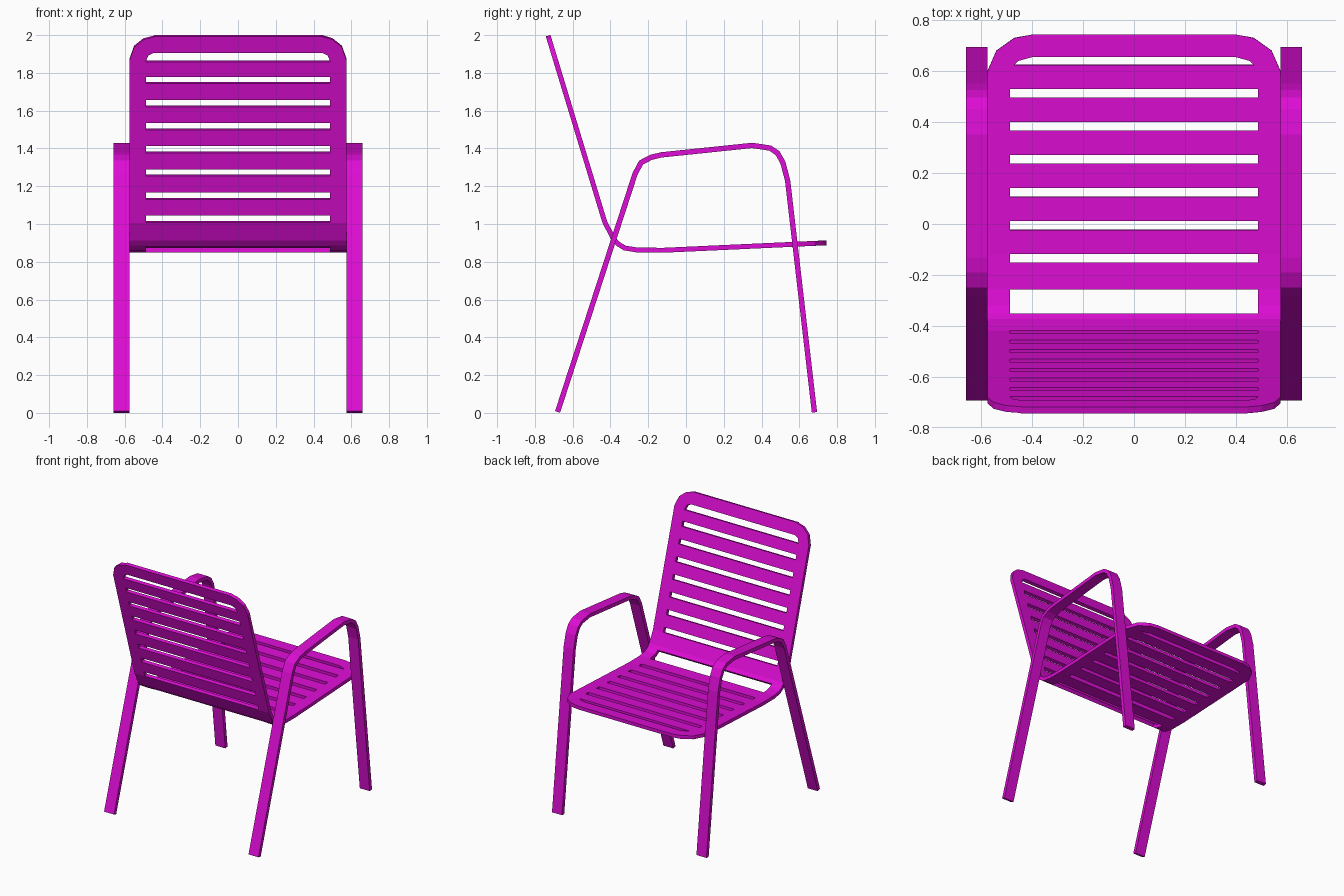
import bpy, bmesh

if "Cube" in bpy.data.objects:
    bpy.data.objects.remove(bpy.data.objects["Cube"])

mat = bpy.data.materials.new("magenta")
mat.diffuse_color = (0.72, 0.004, 0.66, 1)
mat.use_nodes = True
mat.node_tree.nodes["Principled BSDF"].inputs["Base Color"].default_value = mat.diffuse_color


def sheet(name, quads, thickness):
    """Thick sheet from a list of quads (each four xyz points)."""
    bm = bmesh.new()
    for q in quads:
        bm.faces.new([bm.verts.new(p) for p in q])
    bmesh.ops.remove_doubles(bm, verts=bm.verts, dist=0.0005)
    bmesh.ops.recalc_face_normals(bm, faces=bm.faces)
    me = bpy.data.meshes.new(name)
    bm.to_mesh(me)
    bm.free()
    me.materials.append(mat)
    ob = bpy.data.objects.new(name, me)
    bpy.context.collection.objects.link(ob)
    sol = ob.modifiers.new("thickness", 'SOLIDIFY')
    sol.thickness = thickness
    sol.offset = 0
    sol.use_even_offset = True
    return ob


def lerp(t, pts):
    """Piecewise linear lookup in ascending (t, value) points."""
    if t <= pts[0][0]:
        return pts[0][1]
    for (a, u), (b, v) in zip(pts, pts[1:]):
        if t <= b:
            return u + (v - u) * (t - a) / (b - a)
    return pts[-1][1]


# Side profiles: backrest y by height, seat z by depth
BACK = [(0.895, -0.36), (0.92, -0.383), (1.01, -0.43), (1.997, -0.73)]
SEAT = [(-0.36, 0.895), (-0.325, 0.873), (-0.257, 0.862), (-0.12, 0.861), (0.735, 0.9)]

# Rounded outer corners and the rounded ends of the outermost slots
BACK_W = [(1.87, 0.575), (1.94, 0.55), (1.98, 0.50), (1.997, 0.43)]
BACK_IN = [(1.865, 0.487), (1.895, 0.475), (1.91, 0.445)]
SEAT_W = [(0.60, 0.575), (0.68, 0.54), (0.73, 0.47), (0.743, 0.40)]
SEAT_IN = [(0.60, 0.487), (0.625, 0.47), (0.64, 0.455), (0.655, 0.40)]

# Slots between slats
back_slots = [(1.862, 1.91)] + [(1.747 - 0.1225 * i, 1.783 - 0.1225 * i) for i in range(7)]
seat_slots = [(-0.36, -0.257)] + [(-0.152 + 0.1297 * i, -0.118 + 0.1297 * i) for i in range(6)] \
    + [(0.625, 0.655)]


def panel(slots, prof, outer, inner, to_yz):
    """Side rails along the profile, with slats everywhere except in the slots."""
    ts = {p[0] for p in prof + outer + inner} | {v for s in slots for v in s}
    ts = sorted(t for t in ts if t <= outer[-1][0])
    quads = []
    for a, b in zip(ts, ts[1:]):
        is_slot = any(lo - 1e-5 < (a + b) / 2 < hi for lo, hi in slots)
        rows = []
        for t in (a, b):
            w, i = lerp(t, outer), lerp(t, inner)
            rows.append([(x, *to_yz(t)) for x in (-w, -i, i, w)])
        for k in (0, 1, 2):
            if k == 1 and is_slot:
                continue
            quads.append((rows[0][k], rows[0][k + 1], rows[1][k + 1], rows[1][k]))
    return quads


# One continuous slatted shell: backrest and seat
shell = panel(back_slots, BACK, BACK_W, BACK_IN, lambda t: (lerp(t, BACK), t))
shell += panel(seat_slots, SEAT, SEAT_W, SEAT_IN, lambda t: (t, lerp(t, SEAT)))
sheet("slatted_seat_and_back", shell, 0.026)

# Bent flat-bar legs with armrests
ARM = [(-0.68, 0.005), (-0.27, 1.265), (-0.238, 1.325), (-0.185, 1.353), (-0.13, 1.366),
       (0.35, 1.416), (0.445, 1.402), (0.485, 1.375), (0.513, 1.325), (0.538, 1.23), (0.68, 0.003)]
for side, label in ((-1, "left"), (1, "right")):
    x0, x1 = side * 0.575, side * 0.66
    bar = [((x0, *p), (x1, *p), (x1, *q), (x0, *q)) for p, q in zip(ARM, ARM[1:])]
    sheet(label + "_leg_and_armrest", bar, 0.028)
